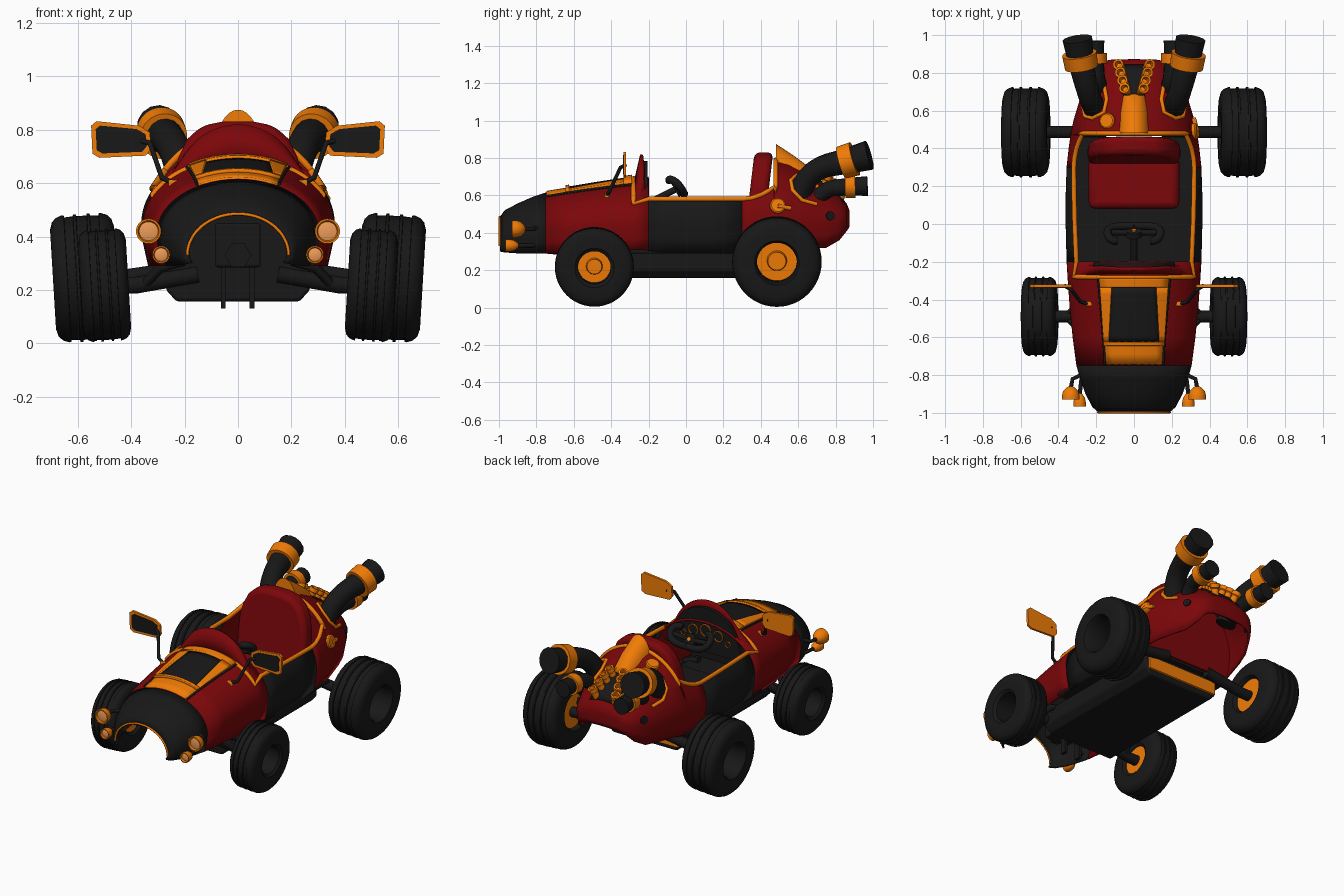
import bpy, bmesh
from math import sin, cos, asin, pi, radians
from mathutils import Vector as V

if "Cube" in bpy.data.objects:
    bpy.data.objects.remove(bpy.data.objects["Cube"])


def material(name, col):
    m = bpy.data.materials.new(name)
    m.diffuse_color = (*col, 1)
    m.use_nodes = True
    m.node_tree.nodes["Principled BSDF"].inputs["Base Color"].default_value = m.diffuse_color
    return m


RED = material("red", (0.2, 0.002, 0.003))
ORANGE = material("orange", (0.88, 0.2, 0.002))
BLACK = material("black", (0.009, 0.009, 0.009))
LENS = material("lens", (0.85, 0.33, 0.1))


def finish(name, me, mat, mirror=False, solid=0, bevel=0):
    bm = bmesh.new()
    bm.from_mesh(me)
    bmesh.ops.remove_doubles(bm, verts=bm.verts, dist=1e-5)
    bmesh.ops.recalc_face_normals(bm, faces=bm.faces)
    bm.to_mesh(me)
    bm.free()
    ob = bpy.data.objects.new(name, me)
    bpy.context.collection.objects.link(ob)
    me.materials.clear()
    me.materials.append(mat)
    bpy.ops.object.select_all(action='DESELECT')
    ob.select_set(True)
    bpy.context.view_layer.objects.active = ob
    bpy.ops.object.shade_smooth_by_angle(angle=radians(38))
    if bevel:
        b = ob.modifiers.new("bevel", 'BEVEL')
        b.width, b.segments = bevel, 3
    if mirror:
        ob.modifiers.new("mirror", 'MIRROR')
    if solid:
        ob.modifiers.new("solid", 'SOLIDIFY').thickness = solid
    return ob


def loft(name, rows, mat, close=False, **kw):
    n, verts, faces = len(rows[0]), [p for r in rows for p in r], []
    for i in range(len(rows) - 1):
        for j in range(n if close else n - 1):
            k = (j + 1) % n
            faces.append((i * n + j, i * n + k, i * n + n + k, i * n + n + j))
    me = bpy.data.meshes.new(name)
    me.from_pydata(verts, [], faces)
    return finish(name, me, mat, **kw)


def lathe(name, origin, axis, profile, mat, seg=40, **kw):
    q = V(axis).to_track_quat('Z', 'Y')
    rows = [[V(origin) + q @ V((r * cos(2 * pi * k / seg), r * sin(2 * pi * k / seg), d))
             for k in range(seg)] for d, r in profile]
    return loft(name, rows, mat, close=True, **kw)


def prism(name, pts, vec, mat, **kw):
    n = len(pts)
    verts = [V(p) for p in pts] + [V(p) + V(vec) for p in pts]
    faces = [tuple(range(n)), tuple(range(n, 2 * n))]
    faces += [(i, (i + 1) % n, (i + 1) % n + n, i + n) for i in range(n)]
    me = bpy.data.meshes.new(name)
    me.from_pydata(verts, [], faces)
    return finish(name, me, mat, **kw)


def box(name, x, y, z, mat, **kw):
    return prism(name, [(x[0], y[0], z[0]), (x[1], y[0], z[0]), (x[1], y[0], z[1]), (x[0], y[0], z[1])],
                 (0, y[1] - y[0], 0), mat, **kw)


def tube(name, pts, radius, mat, radii=None, smooth=False, **kw):
    cu = bpy.data.curves.new(name, 'CURVE')
    cu.dimensions, cu.bevel_depth, cu.bevel_resolution, cu.use_fill_caps = '3D', radius, 5, True
    sp = cu.splines.new('NURBS' if smooth else 'POLY')
    sp.points.add(len(pts) - 1)
    for i, p in enumerate(pts):
        sp.points[i].co = (*p, 1)
        sp.points[i].radius = radii[i] if radii else 1
    sp.use_endpoint_u, sp.order_u, sp.resolution_u = True, 3, 8
    tmp = bpy.data.objects.new("tmp", cu)
    bpy.context.collection.objects.link(tmp)
    me = bpy.data.meshes.new_from_object(tmp.evaluated_get(bpy.context.evaluated_depsgraph_get()))
    bpy.data.objects.remove(tmp)
    return finish(name, me, mat, **kw)


# Body stations: y, half width, height of widest point, top, bottom
ST = [(-.995, .19, .33, .485, .30), (-.97, .22, .35, .52, .295), (-.9, .257, .38, .557, .29),
      (-.82, .285, .40, .592, .29), (-.75, .305, .41, .615, .29), (-.6, .325, .43, .64, .29),
      (-.45, .34, .44, .665, .29), (-.28, .352, .45, .69, .29), (-.2, .357, .45, .70, .29),
      (0, .362, .45, .71, .29), (.15, .362, .45, .72, .29), (.3, .357, .45, .74, .29),
      (.4, .346, .45, .77, .295), (.48, .335, .45, .79, .30), (.55, .32, .45, .77, .31),
      (.65, .29, .45, .715, .315), (.75, .25, .45, .655, .32), (.82, .215, .46, .605, .36),
      (.86, .175, .47, .555, .41), (.87, .12, .48, .53, .425), (.873, 0, .48, .52, .43)]


def station(y):
    for a, b in zip(ST, ST[1:]):
        if a[0] <= y <= b[0]:
            t = (y - a[0]) / (b[0] - a[0])
            return [p + (q - p) * t for p, q in zip(a, b)][1:]


def dome(y, th):
    w, zc, zt, _ = station(y)
    return V((w * cos(th), y, zc + (zt - zc) * sin(th)))


def rim_angle(y):
    w, zc, zt, _ = station(y)
    zr = .58 if y <= .3 else .58 + 2.2 * (y - .3) ** 2
    return asin((zr - zc) / (zt - zc))


def section(y, top=pi / 2, n=14):
    w, zc, zt, zb = station(y)
    return [V((.93 * w, y, zb)), V((.98 * w, y, (zb + zc) / 2))] + [dome(y, top * k / n) for k in range(n + 1)]


def surf(x, y, off=0):
    w, zc, zt, _ = station(y)
    return V((x, y, zc + (zt - zc) * (1 - (x / w) ** 2) ** .5 + off))


def panel(name, y0, xa, y1, xb, off, mat, solid=.02, **kw):
    rows = []
    for i in range(9):
        t = i / 8
        a, b = (p + (q - p) * t for p, q in zip(xa, xb))
        rows.append([surf(a + (b - a) * j / 8, y0 + (y1 - y0) * t, off) for j in range(9)])
    return loft(name, rows, mat, solid=solid, **kw)


# Body shells
shell = dict(mirror=True, solid=.012)
ys = [s[0] for s in ST]
loft("nose_shell", [section(y) for y in ys if y <= -.75], BLACK, **shell)
loft("hood_shell", [section(y) for y in ys if -.75 <= y <= -.2], RED, **shell)
loft("cockpit_side", [section(y, rim_angle(y)) for y in (-.2, -.1, 0, .15, .3)], BLACK, **shell)
loft("tail_shell", [section(y, rim_angle(y)) for y in (.3, .35, .4, .44, .47)]
     + [section(y) for y in ys if y >= .48], RED, **shell)
for nm, y, m in (("front_bulkhead", -.5, BLACK), ("rear_bulkhead", .485, RED)):
    s = [V((p.x * .97, p.y, p.z - .015)) for p in section(y)]
    prism(nm, s + [V((-p.x, p.y, p.z)) for p in reversed(s[:-1])], (0, .015, 0), m)
box("cockpit_floor", (-.335, .335), (-.3, .46), (.292, .31), BLACK)

# Trim, windscreen and hood frame
arc = [.45 + (pi / 2 - .45) * k / 12 for k in range(13)]
tube("cockpit_rim", [dome(-.28, a) for a in reversed(arc)]
     + [dome(y, rim_angle(y)) for y in (-.2, -.1, 0, .15, .3, .35, .4, .44, .47)]
     + [dome(.48, a) for a in arc[1:]], .013, ORANGE, mirror=True)
tube("nose_ring", [p + V((0, -.001, 0)) for p in section(-.995)[2:]], .006, ORANGE, mirror=True)
screen = [V((.245 * cos(b), -.205 - .04 * sin(b), .56 + .26 * sin(b))) for b in (a * 1.25 - .25 * pi / 2 for a in arc)]
base = [dome(-.275, a) for a in arc]
loft("windscreen", [base, [p.lerp(q, .5) for p, q in zip(base, screen)], screen], RED, mirror=True, solid=.016)
panel("hood_panel", -.29, (-.185, .185), -.745, (-.15, .15), .008, ORANGE)
panel("hood_frame_back", -.29, (-.186, .186), -.335, (-.182, .182), .022, ORANGE)
panel("hood_frame_front", -.625, (-.162, .162), -.645, (-.16, .16), .022, ORANGE)
panel("hood_frame_side", -.335, (.12, .182), -.625, (.136, .162), .022, ORANGE, mirror=True)
panel("hood_vent", -.335, (-.122, .122), -.625, (-.138, .138), .012, BLACK, .01)
tube("hood_seam", [surf(x, y, .008) for x, y in ((.19, -.29), (.18, -.4), (.17, -.52), (.16, -.64), (.154, -.745))],
     .006, BLACK, mirror=True)

# Chassis
prism("chassis", [(-.27, -.5, .3), (-.27, -.5, .2), (-.23, -.5, .157), (.23, -.5, .157), (.27, -.5, .2), (.27, -.5, .3)],
      (0, .93, 0), BLACK, bevel=.012)
box("chassis_strip", (-.25, .25), (.43, .445), (.19, .27), ORANGE)
box("nose_block", (-.085, .085), (-.72, -.49), (.285, .45), BLACK, bevel=.01)
lathe("nose_hex", (0, -.71, .33), (0, -1, 0), [(0, .05), (.03, .05), (.03, 0)], BLACK, seg=6)
for i, x in enumerate((-.055, .052)):
    box(f"front_peg_{i}", (x - .009, x + .009), (-.6, -.56), (.13, .3), BLACK)

# Wheels: tyre, inboard hub, axle
half = [(1, .5), (1, .62), (1, .78), (.93, .9), (.8, .965), (.62, 1), (.55, 1), (.54, .965), (.27, .975),
        (.26, 1.005), (.17, 1.005), (.16, .975)]
tyre = [(-d, r) for d, r in half] + [(d, r) for d, r in reversed(half)]
for nm, c, R, h, hole in (("front", V((.50, -.49, .218)), .21, .09, .088), ("rear", V((.573, .486, .246)), .238, .12, .107)):
    ax = V((cos(.06), 0, -sin(.06)))
    prof = [(-.85 * h, hole)] + [(d * h, r * R) for d, r in tyre] + [(.85 * h, hole), (-.85 * h, hole)]
    lathe(nm + "_tyre", c, ax, prof, BLACK, seg=48, mirror=True)
    lathe(nm + "_hub", c - ax * h * .7, ax, [(-.01, 0), (-.01, hole), (.005, hole), (.005, hole * .5),
          (.05, hole * .45), (.05, 0)], ORANGE, mirror=True)
    tube(nm + "_axle", [(.15, c.y, c.z + .04), (c.x - h - .03, c.y, c.z), (c.x - .75 * h, c.y, c.z)], .032, BLACK, mirror=True)
for y in (-.56, -.42):
    tube("front_arm", [(.2, y, .31), (.29, y, .285), (.36, -.49, .21), (.44, -.49, .21)], .02, BLACK, mirror=True)

# Seat
box("seat_cushion", (-.24, .24), (.08, .36), (.30, .44), RED, bevel=.035)
back = [(.24, .36), (.245, .5), (.24, .62), (.222, .70), (.19, .765), (.135, .815), (.06, .83)]
back = back + [(-x, z) for x, z in reversed(back)]
prism("seat_back", [(x, .31 + .12 * (z - .36), z) for x, z in back], (0, .1, 0), RED, bevel=.03)

# Dashboard, gauges and steering yoke
d = [V((.3, -.225, .5))] + [V((p.x, -.225, p.z - .035)) for p in screen]
prism("dashboard", d + [V((-p.x, p.y, p.z)) for p in reversed(d[:-1])] , (0, .02, 0), BLACK)
for i, (x, z, r) in enumerate(((0, .64, .04), (.09, .625, .035), (-.09, .625, .035), (.16, .59, .02), (-.16, .59, .02))):
    lathe(f"gauge_{i}", (x, -.207, z), (0, 1, 0), [(0, r), (.01, r), (.01, r * .85), (.004, r * .82)], ORANGE, seg=24)
tube("steering_column", [(0, -.2, .56), (0, -.05, .635)], .018, BLACK)
lathe("steering_hub", (0, -.06, .63), (0, .8, .45), [(0, 0), (0, .045), (.03, .04), (.03, 0)], BLACK, seg=24)
lathe("horn_button", (0, -.038, .645), (0, .8, .45), [(0, .014), (.01, .012), (.01, 0)], ORANGE, seg=16)
tube("steering_yoke", [(0, -.01, .61), (.07, -.01, .605), (.13, -.02, .63), (.145, -.05, .67), (.12, -.09, .69), (.09, -.09, .68)],
     .021, BLACK, smooth=True, mirror=True)
tube("steering_spoke", [(0, -.045, .64), (.14, -.045, .65)], .015, BLACK, mirror=True)

# Rear scoop and engine stacks
rows = [[V((w * cos(k * pi / 16), y, zb + (zt - zb) * sin(k * pi / 16))) for k in range(9)]
        for y, w, zb, zt in ((.48, .0, .72, .74), (.481, .085, .72, .875), (.58, .082, .69, .81), (.68, .07, .63, .735), (.69, 0, .63, .70))]
loft("rear_scoop", rows, ORANGE, mirror=True)
panel("engine_bay", .66, (-.05, .05), .845, (-.105, .105), .008, BLACK)
for i in range(4):
    p = surf(.035 + .011 * i, .70 + .042 * i)
    lathe(f"engine_stack_{i}", p, (.25, .3, .8), [(-.03, .022), (.03, .022), (.035, .029), (.06, .029), (.06, .018), (.03, .016), (.03, 0)],
          ORANGE, seg=16, mirror=True)

# Exhausts with collars and base frames
tube("exhaust_large", [(.20, .60, .58), (.22, .63, .68), (.25, .72, .755), (.28, .85, .78), (.30, .98, .815)], .08, BLACK,
     radii=[.75, .75, .75, .85, 1], smooth=True, mirror=True)
lathe("collar_large", (.278, .83, .775), (.15, .95, .28), [(0, .06), (0, .088), (.075, .092), (.075, .07)], ORANGE, mirror=True)
tube("exhaust_small", [(.17, .68, .56), (.19, .74, .63), (.205, .82, .645), (.21, .97, .65)], .053, BLACK,
     radii=[.8, .8, .85, 1], smooth=True, mirror=True)
lathe("collar_small", (.206, .85, .647), (0, 1, .03), [(0, .045), (0, .062), (.055, .062), (.055, .05)], ORANGE, mirror=True)
tube("exhaust_frame", [surf(x, y, .004) for x, y in ((.16, .74), (.145, .66), (.16, .59), (.22, .56), (.26, .57), (.27, .62), (.245, .70))],
     .011, ORANGE, mirror=True)

# Fuel caps and tail lamps
cap = [(-.02, .042), (.012, .042), (.018, .035), (.018, 0)]
lathe("side_cap", dome(.49, .28), (.95, .1, .25), cap, ORANGE, seg=28)
tube("side_cap_latch", [dome(.49, .28) + V((.015, 0, 0)), dome(.56, .26) + V((.01, 0, 0))], .012, ORANGE)
lathe("top_cap", surf(-.14, .545), (-.35, .1, .9), cap, ORANGE, seg=28)
lathe("tail_lamp", dome(.77, .2), (.9, .4, .1), [(-.02, .024), (.008, .024), (.008, 0)], BLACK, seg=20, mirror=True)

# Headlights
for nm, c, r in (("large", V((.335, -.93, .42)), .047), ("small", V((.288, -.965, .332)), .033)):
    lathe(nm + "_headlight", c, (0, 1, 0), [(.012, 0), (.012, r * .75), (0, r * .85), (0, r), (.02, r), (.045, r * .85), (.065, r * .45), (.075, 0)],
          ORANGE, seg=28, mirror=True)
    lathe(nm + "_lens", c, (0, 1, 0), [(.002, 0), (.012, r * .78)], LENS, seg=28, mirror=True)
    tube(nm + "_lamp_bracket", [c + V((0, .06, 0)), (c.x - .01, -.82, c.z), (.26, -.79, c.z + .01)], .011, BLACK, mirror=True)

# Wing mirrors
shape = [(.325, .73), (.345, .703), (.52, .695), (.545, .71), (.55, .815), (.53, .832), (.37, .815), (.33, .79)]
m = V((.437, 0, .763))
prism("mirror_frame", [(x, -.335, z) for x, z in shape], (0, .015, 0), ORANGE, mirror=True)
prism("mirror_face", [(m.x + (x - m.x) * .85, -.338, m.z + (z - m.z) * .76) for x, z in shape], (0, .01, 0), BLACK, mirror=True)
tube("mirror_stalk", [(.24, -.425, .60), (.285, -.41, .62), (.33, -.35, .75), (.37, -.325, .76)], .01, BLACK, mirror=True)
box("mirror_mount", (.20, .26), (-.435, -.41), (.585, .612), ORANGE, mirror=True, bevel=.005)
